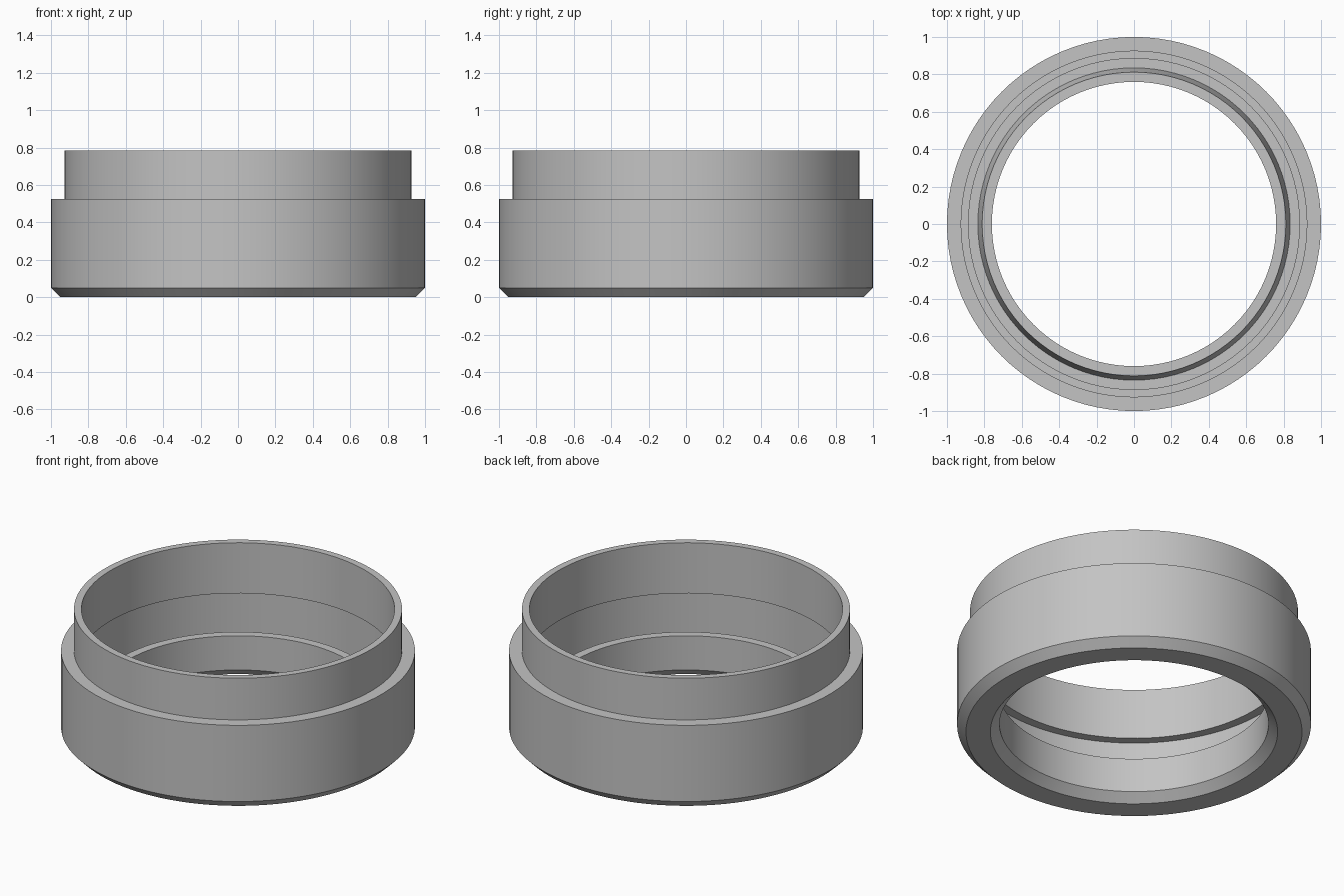
import bpy
import bmesh
import math

if "Cube" in bpy.data.objects:
    bpy.data.objects.remove(bpy.data.objects["Cube"], do_unlink=True)

SEGMENTS = 96


def make_material(name, level):
    mat = bpy.data.materials.new(name)
    mat.use_nodes = True
    color = (level, level, level, 1)
    mat.diffuse_color = color
    mat.node_tree.nodes["Principled BSDF"].inputs["Base Color"].default_value = color
    return mat


def lathe(name, profile, mat):
    """Revolve a closed (radius, height) profile around the z axis."""
    bm = bmesh.new()
    rings = []
    for i in range(SEGMENTS):
        a = 2 * math.pi * i / SEGMENTS
        rings.append([bm.verts.new((r * math.cos(a), r * math.sin(a), z)) for r, z in profile])
    count = len(profile)
    for i, ring in enumerate(rings):
        following = rings[(i + 1) % SEGMENTS]
        for j in range(count):
            k = (j + 1) % count
            bm.faces.new((ring[j], following[j], following[k], ring[k]))
    bmesh.ops.recalc_face_normals(bm, faces=bm.faces)
    mesh = bpy.data.meshes.new(name)
    bm.to_mesh(mesh)
    bm.free()
    mesh.materials.append(mat)
    obj = bpy.data.objects.new(name, mesh)
    bpy.context.collection.objects.link(obj)
    bpy.ops.object.select_all(action="DESELECT")
    obj.select_set(True)
    bpy.context.view_layer.objects.active = obj
    bpy.ops.object.shade_smooth_by_angle(angle=math.radians(25))
    return obj


grey = make_material("plain grey", 0.55)

profile = [
    # Outer wall with bottom chamfer, shoulder and narrower collar
    (0.95, 0.0), (1.0, 0.05), (1.0, 0.525), (0.927, 0.525), (0.927, 0.785),
    # Collar bore, overhanging the wider inner groove
    (0.885, 0.785), (0.885, 0.47), (0.94, 0.47), (0.94, 0.13),
    # Groove floor and raised inner lip with a tapered back
    (0.835, 0.13), (0.812, 0.263), (0.76, 0.263),
    # Lower bore and its chamfered mouth
    (0.76, 0.05), (0.812, 0.0),
]
lathe("stepped_ring", profile, grey)
